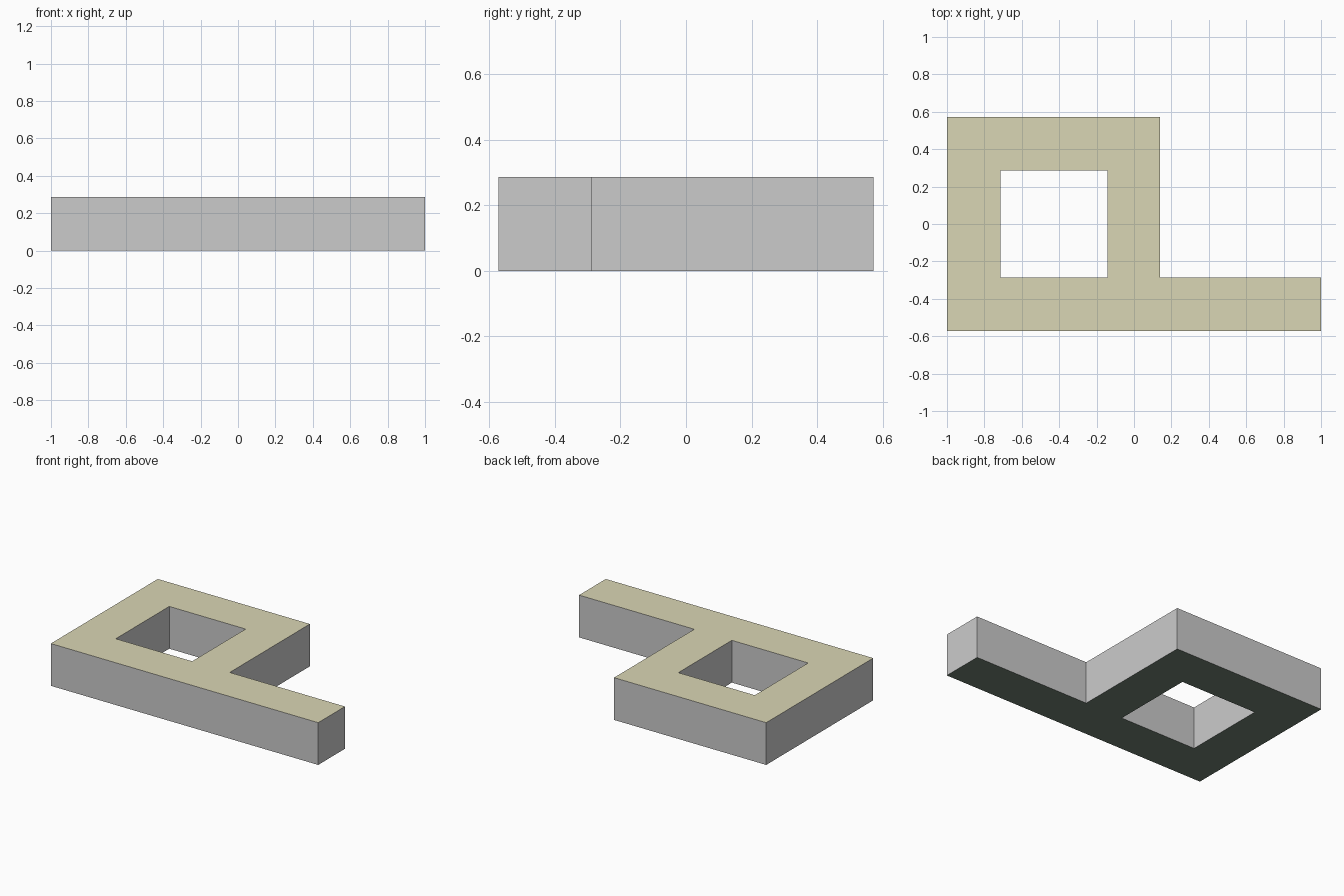
import bpy
import bmesh

if "Cube" in bpy.data.objects:
    bpy.data.objects.remove(bpy.data.objects["Cube"])

# Grid lines of the plan (units of 1/7) and the wall height
xs = [-1.0, -5 / 7, -1 / 7, 0.138, 1.0]
ys = [-4 / 7, -2 / 7, 2 / 7, 4 / 7]
height = 2 / 7

# Filled cells: a square ring plus an arm along the front
cells = {(i, j) for i in range(3) for j in range(3)} - {(1, 1)} | {(3, 0)}


def material(name, color):
    mat = bpy.data.materials.new(name)
    mat.diffuse_color = (*color, 1.0)
    mat.use_nodes = True
    mat.node_tree.nodes["Principled BSDF"].inputs["Base Color"].default_value = mat.diffuse_color
    return mat


bm = bmesh.new()


def quad(points, slot):
    face = bm.faces.new([bm.verts.new(p) for p in points])
    face.material_index = slot


for i, j in cells:
    x0, x1, y0, y1 = xs[i], xs[i + 1], ys[j], ys[j + 1]
    corners = [(x0, y0), (x1, y0), (x1, y1), (x0, y1)]
    # top and underside
    quad([(x, y, height) for x, y in corners], 1)
    quad([(x, y, 0) for x, y in reversed(corners)], 2)
    # walls only where there is no neighbouring cell
    for k, (di, dj) in enumerate([(0, -1), (1, 0), (0, 1), (-1, 0)]):
        if (i + di, j + dj) not in cells:
            a, b = corners[k], corners[(k + 1) % 4]
            quad([(*a, 0), (*b, 0), (*b, height), (*a, height)], 0)

bmesh.ops.remove_doubles(bm, verts=bm.verts, dist=1e-4)
bmesh.ops.recalc_face_normals(bm, faces=bm.faces)

mesh = bpy.data.meshes.new("walled_block")
bm.to_mesh(mesh)
bm.free()
for mat in (material("wall_grey", (0.8, 0.8, 0.8)),
            material("top_khaki", (0.70, 0.67, 0.46)),
            material("underside_green", (0.16, 0.22, 0.17))):
    mesh.materials.append(mat)

block = bpy.data.objects.new("walled_block", mesh)
bpy.context.collection.objects.link(block)
